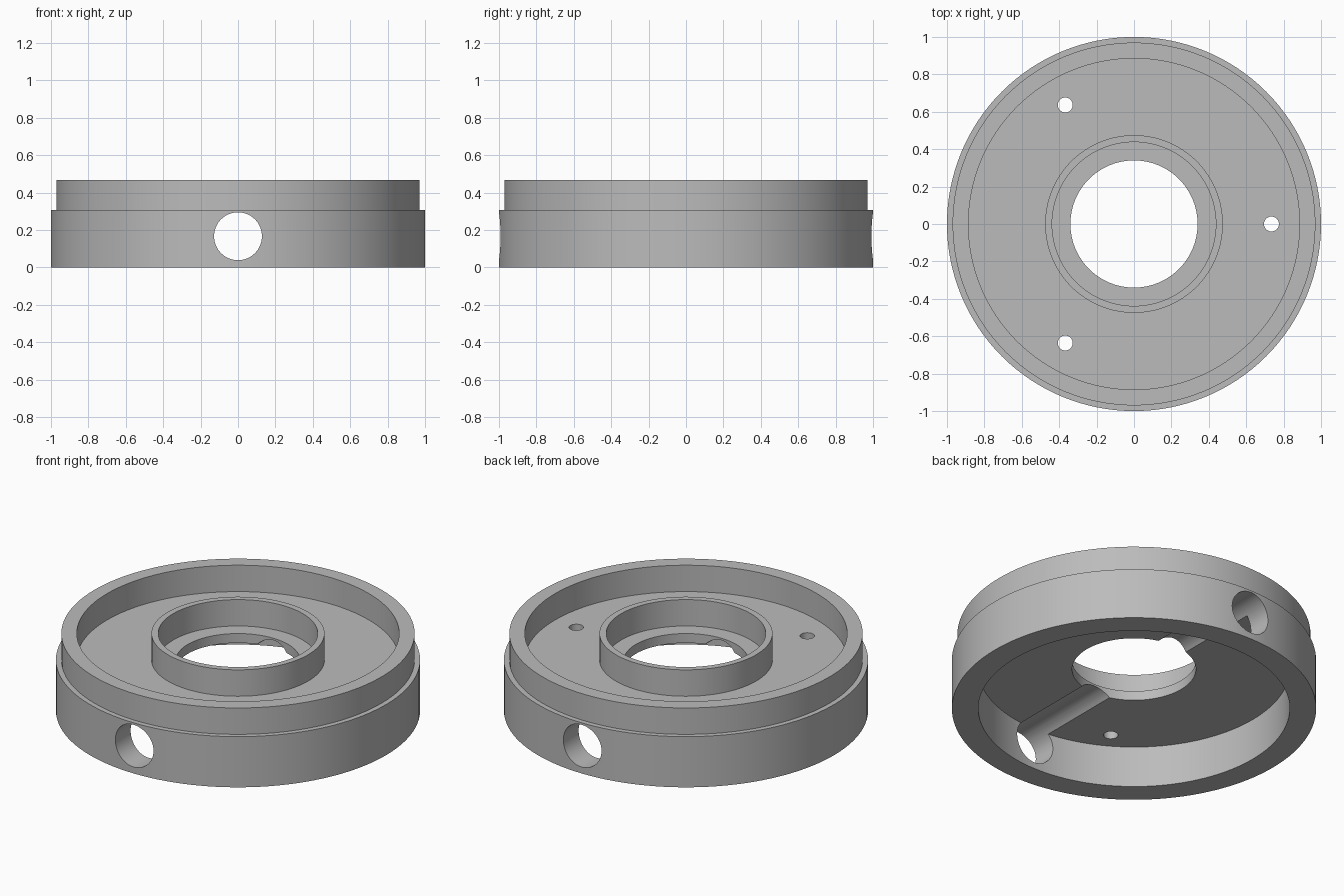
import bpy, bmesh
from math import radians, cos, sin, tau

if "Cube" in bpy.data.objects:
    bpy.data.objects.remove(bpy.data.objects["Cube"])

grey = bpy.data.materials.new("plain grey")
grey.use_nodes = True
grey.diffuse_color = (0.5, 0.5, 0.5, 1)
grey.node_tree.nodes["Principled BSDF"].inputs["Base Color"].default_value = (0.5, 0.5, 0.5, 1)

FLOOR, TOP, UNDER = 0.307, 0.467, 0.25
SEGMENTS = 128


def lathe(name, profile):
    """Spin a closed (radius, z) profile about the z axis."""
    bm = bmesh.new()
    rings = []
    for i in range(SEGMENTS):
        a = tau * i / SEGMENTS
        rings.append([bm.verts.new((r * cos(a), r * sin(a), z)) for r, z in profile])
    for i, ring in enumerate(rings):
        following = rings[(i + 1) % SEGMENTS]
        for j in range(len(profile)):
            k = (j + 1) % len(profile)
            bm.faces.new((ring[j], following[j], following[k], ring[k]))
    bmesh.ops.recalc_face_normals(bm, faces=bm.faces)
    mesh = bpy.data.meshes.new(name)
    bm.to_mesh(mesh)
    bm.free()
    mesh.materials.append(grey)
    obj = bpy.data.objects.new(name, mesh)
    bpy.context.collection.objects.link(obj)
    return obj


def drill(target, radius, depth, location, rotation=(0, 0, 0), sides=32):
    """Cut a round hole through the target."""
    bpy.ops.mesh.primitive_cylinder_add(vertices=sides, radius=radius, depth=depth,
                                        location=location, rotation=rotation)
    cutter = bpy.context.object
    cutter.hide_render = True
    cutter.data.materials.append(grey)
    mod = target.modifiers.new("hole", "BOOLEAN")
    mod.operation = "DIFFERENCE"
    mod.solver = "EXACT"
    mod.object = cutter
    bpy.ops.object.select_all(action="DESELECT")
    bpy.context.view_layer.objects.active = target
    target.select_set(True)
    bpy.ops.object.modifier_apply(modifier=mod.name)
    bpy.data.objects.remove(cutter)


# Stepped ring with a thin floor, raised hub and hollow underside
body = lathe("flanged_ring", [
    (1.0, 0), (1.0, FLOOR), (0.97, FLOOR), (0.97, TOP),    # outer wall and step
    (0.885, TOP), (0.885, FLOOR),                          # upper recess
    (0.475, FLOOR), (0.475, TOP), (0.438, TOP), (0.438, FLOOR),  # hub
    (0.34, FLOOR), (0.34, UNDER),                          # central bore
    (0.855, UNDER), (0.855, 0),                            # underside recess
])

# Cross bore from front to back, which also grooves the floor underside
drill(body, 0.128, 3, (0, 0, 0.167), (radians(90), 0, 0), 64)

# Three screw holes in the floor
for i in range(3):
    a = tau * i / 3
    drill(body, 0.04, 0.4, (0.735 * cos(a), 0.735 * sin(a), 0.28))

bpy.ops.object.shade_smooth_by_angle(angle=radians(30))
